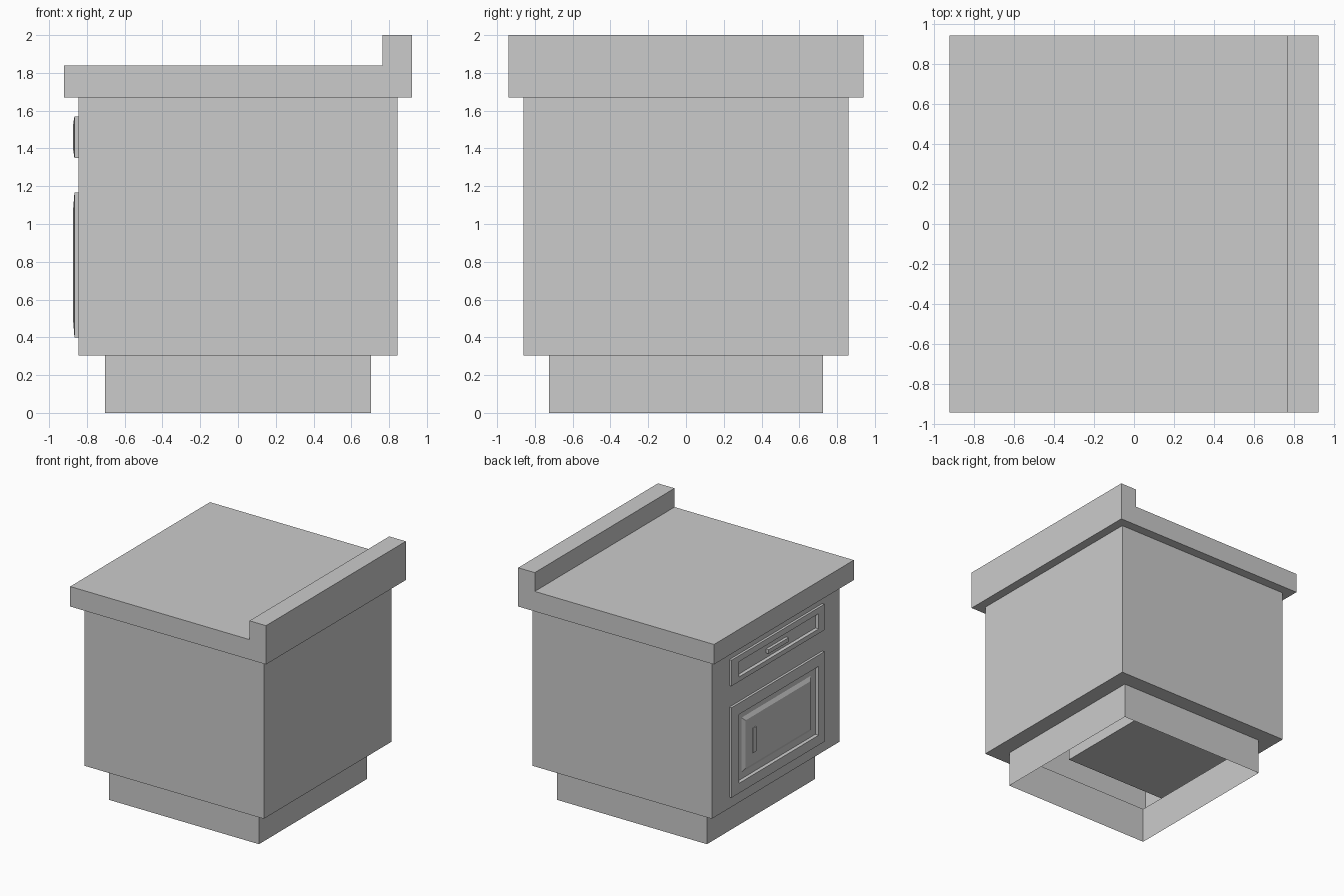
import bpy, bmesh

if "Cube" in bpy.data.objects:
    bpy.data.objects.remove(bpy.data.objects["Cube"])


def finish(name, bm):
    bmesh.ops.remove_doubles(bm, verts=bm.verts, dist=1e-5)
    bmesh.ops.recalc_face_normals(bm, faces=bm.faces)
    mesh = bpy.data.meshes.new(name)
    bm.to_mesh(mesh)
    bm.free()
    obj = bpy.data.objects.new(name, mesh)
    bpy.context.collection.objects.link(obj)
    return obj


def loft(name, rings, caps):
    """Bridge successive four-cornered rings, optionally closing both ends."""
    bm = bmesh.new()
    loops = [[bm.verts.new(p) for p in ring] for ring in rings]
    for a, b in zip(loops, loops[1:]):
        for i in range(4):
            j = (i + 1) % 4
            bm.faces.new((a[i], a[j], b[j], b[i]))
    if caps:
        bm.faces.new(loops[0])
        bm.faces.new(loops[-1])
    return finish(name, bm)


def flat_ring(z, hx, hy):
    return [(-hx, -hy, z), (hx, -hy, z), (hx, hy, z), (-hx, hy, z)]


def front_panel(name, zc, hz, steps, back=0.16):
    """Deep box on the -x side; each step is (x, y inset, z inset)."""
    hy = 0.625
    rings = []
    for x, iy, iz in [(back, 0, 0)] + steps:
        a, b = hy - iy, hz - iz
        rings.append([(x, -a, zc - b), (x, a, zc - b), (x, a, zc + b), (x, -a, zc + b)])
    return loft(name, rings, True)


def box(name, lo, hi):
    bm = bmesh.new()
    bmesh.ops.create_cube(bm, size=1)
    for v in bm.verts:
        v.co = [lo[k] if v.co[k] < 0 else hi[k] for k in range(3)]
    return finish(name, bm)


# Hollow plinth and cabinet body, open underneath
loft("cabinet_body", [
    flat_ring(0, 0.705, 0.725),
    flat_ring(0.305, 0.705, 0.725),
    flat_ring(0.305, 0.845, 0.86),
    flat_ring(1.67, 0.845, 0.86),
    flat_ring(1.67, 0.922, 0.94),
], False)

# Worktop with raised backsplash: L profile along y, open underneath
profile = [(-0.922, 1.67), (-0.922, 1.84), (0.766, 1.84),
           (0.766, 2.0), (0.922, 2.0), (0.922, 1.67)]
bm = bmesh.new()
ends = [[bm.verts.new((x, y, z)) for x, z in profile] for y in (-0.94, 0.94)]
for i in range(len(profile) - 1):
    bm.faces.new((ends[0][i], ends[0][i + 1], ends[1][i + 1], ends[1][i]))
for end in ends:
    bm.faces.new(end)
finish("worktop", bm)

# Door: sloped frame, groove and bevelled raised centre
front_panel("door", 0.783, 0.383, [
    (-0.866, 0, 0), (-0.873, 0.09, 0.09), (-0.848, 0.095, 0.095),
    (-0.848, 0.16, 0.15), (-0.866, 0.19, 0.18)])

# Drawer: sloped frame with a sunken face
front_panel("drawer", 1.46, 0.11, [
    (-0.866, 0, 0), (-0.873, 0.09, 0.045), (-0.848, 0.095, 0.05)])

# Handles
box("door_handle", (-0.873, 0.30, 0.675), (-0.86, 0.343, 0.885))
box("drawer_handle", (-0.873, -0.135, 1.44), (-0.845, 0.135, 1.475))
